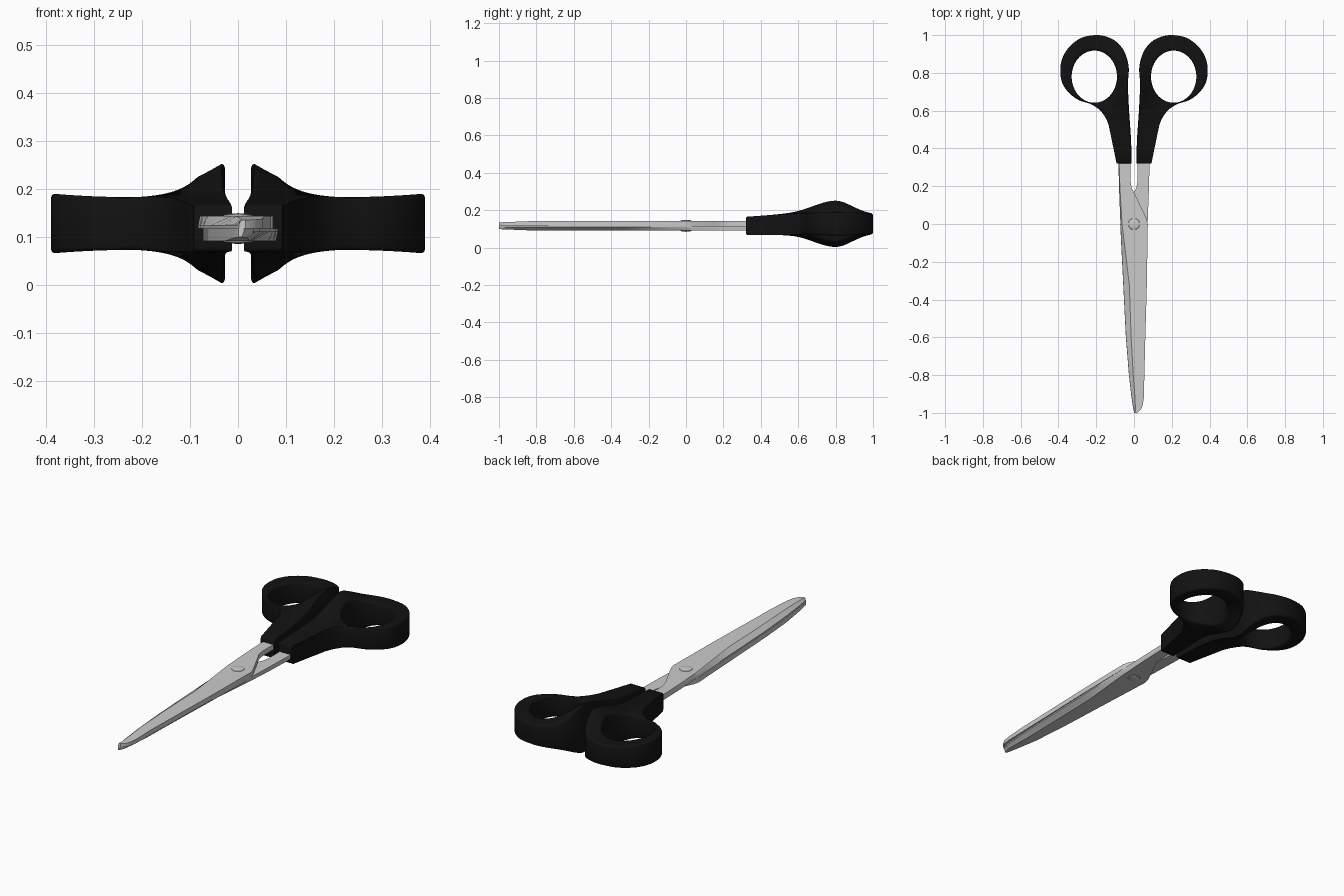
import bpy, bmesh
from math import atan2, cos, sin, exp
from mathutils import Vector

if "Cube" in bpy.data.objects:
    bpy.data.objects.remove(bpy.data.objects["Cube"])

MID = 0.1275    # handle mid height
SEAM = 0.117    # plane where the two blades meet

black = bpy.data.materials.new("black_plastic")
black.diffuse_color = (0.006, 0.006, 0.006, 1)
black.use_nodes = True
black.node_tree.nodes["Principled BSDF"].inputs["Base Color"].default_value = black.diffuse_color


def finish(name, bm, angle, mat=None):
    bmesh.ops.remove_doubles(bm, verts=bm.verts, dist=1e-6)
    bmesh.ops.recalc_face_normals(bm, faces=bm.faces)
    me = bpy.data.meshes.new(name)
    bm.to_mesh(me)
    bm.free()
    ob = bpy.data.objects.new(name, me)
    bpy.context.collection.objects.link(ob)
    if mat:
        me.materials.append(mat)
    bpy.ops.object.select_all(action='DESELECT')
    ob.select_set(True)
    bpy.context.view_layer.objects.active = ob
    bpy.ops.object.shade_smooth_by_angle(angle=angle)
    return ob


def catmull(p0, p1, p2, p3, t):
    return tuple(0.5 * (2*b + (c-a)*t + (2*a-5*b+4*c-d)*t*t + (3*b-a-3*c+d)*t**3)
                 for a, b, c, d in zip(p0, p1, p2, p3))


def clamp(v):
    return max(0.0, min(1.0, v))


# Handles: outer outline with sharp (doubled) corners at the stem end
OUTLINE = [(.2, 1), (.28, .985), (.345, .935), (.382, .87), (.39, .80), (.377, .74),
           (.34, .69), (.29, .655), (.23, .635), (.178, .6), (.14, .54), (.115, .45),
           (.092, .32), (.092, .32), (.012, .32), (.012, .32), (.016, .45), (.026, .6),
           (.032, .74), (.028, .83), (.05, .91), (.09, .962), (.14, .99)]
CX, CY, RX, RY = .21, .78, .12, .138


def half_height(x, y):
    base = .048 + .007*clamp((y-.32)/.2) + .0075*clamp((x-.22)/.17)**2
    return base + .072*clamp((.22-x)/.19)**1.6 * exp(-((y-.79)/.15)**2)


def handle(name, side):
    n = len(OUTLINE)
    outer = []
    for i in range(n):
        p = [OUTLINE[(i+k) % n] for k in (-1, 0, 1, 2)]
        if p[1] != p[2]:
            outer += [catmull(*p, s/5) for s in range(5)]
    bm = bmesh.new()
    rings = []
    for x, y in outer:
        ys = y if y > .6 else .6 + (y-.6)*.3     # fan the stem out from the hole edge
        a = atan2(ys-CY, x-CX)
        inner = Vector((CX + RX*cos(a), CY + RY*sin(a)))
        out = Vector((x, y))
        e = .007 / (out-inner).length
        layers = [(0, .009), (e*.35, .003), (e, 0), (.25, 0), (.5, 0), (.75, 0),
                  (1-e, 0), (1-e*.35, .003), (1, .009)]
        top, bottom = [], []
        for t, drop in layers:
            q = inner.lerp(out, t)
            h = half_height(q.x, q.y) - drop
            c = SEAM + (MID-SEAM)*clamp((q.y-.32)/.3)
            top.append(bm.verts.new((side*q.x, q.y, c+h)))
            bottom.append(bm.verts.new((side*q.x, q.y, c-h)))
        rings.append(top + bottom[::-1])
    for r0, r1 in zip(rings, rings[1:] + rings[:1]):
        m = len(r0)
        for k in range(m):
            j = (k+1) % m
            bm.faces.new((r0[k], r0[j], r1[j], r1[k]))
    finish(name, bm, .7, black)


handle("right_handle", 1)
handle("left_handle", -1)


# Blades: rows of (y, cutting edge x, spine x, bevel width), from tang to tip
UPPER = [(.36, -.084, -.018, .004), (.23, -.080, -.019, .004), (.19, -.079, -.012, .005),
         (.16, -.078, .004, .005), (.03, -.073, .066, .008), (0, -.072, .073, .009),
         (-.32, -.056, .068, .031), (-.6, -.042, .060, .027), (-.8, -.026, .055, .022),
         (-.92, -.012, .052, .017), (-.96, -.006, .046, .013), (-.985, -.002, .034, .009),
         (-1, .002, .016, .004)]
LOWER = [(.36, .084, .018, .004), (.23, .080, .019, .004), (.19, .079, .012, .005),
         (.16, .078, -.004, .005), (.03, .073, -.066, .008), (0, .072, -.073, .009),
         (-.32, .064, -.057, .031), (-.6, .054, -.043, .027), (-.8, .046, -.027, .022),
         (-.92, .038, -.013, .017), (-.96, .032, -.007, .013), (-.985, .022, -.003, .009),
         (-1, .012, .001, .004)]


def blade(name, rows, up):
    bm = bmesh.new()
    sections = []
    for y, edge, spine, bevel in rows:
        thick = .026 - .008*clamp((-y-.8)/.2)
        crease = edge + (bevel if spine > edge else -bevel)
        prof = [(edge, 0), (edge, .007), (crease, thick), (spine, thick), (spine, 0)]
        sections.append([bm.verts.new((x, y, SEAM + up*z)) for x, z in prof])
    for a, b in zip(sections, sections[1:]):
        for k in range(5):
            j = (k+1) % 5
            bm.faces.new((a[k], a[j], b[j], b[k]))
    bm.faces.new(sections[0])
    bm.faces.new(sections[-1])
    finish(name, bm, .5)


blade("upper_blade", UPPER, 1)
blade("lower_blade", LOWER, -1)

# Pivot rivet: one flattened dome showing on both sides
bm = bmesh.new()
prof = [(0, .032), (.012, .0315), (.022, .030), (.029, .028), (.031, .025)]
verts = [bm.verts.new((r, 0, SEAM+z)) for r, z in prof + [(r, -z) for r, z in prof[::-1]]]
edges = [bm.edges.new(p) for p in zip(verts, verts[1:])]
bmesh.ops.spin(bm, geom=verts+edges, cent=(0, 0, 0), axis=(0, 0, 1),
               angle=6.283185307, steps=32, use_duplicate=False)
finish("pivot_rivet", bm, .6)
